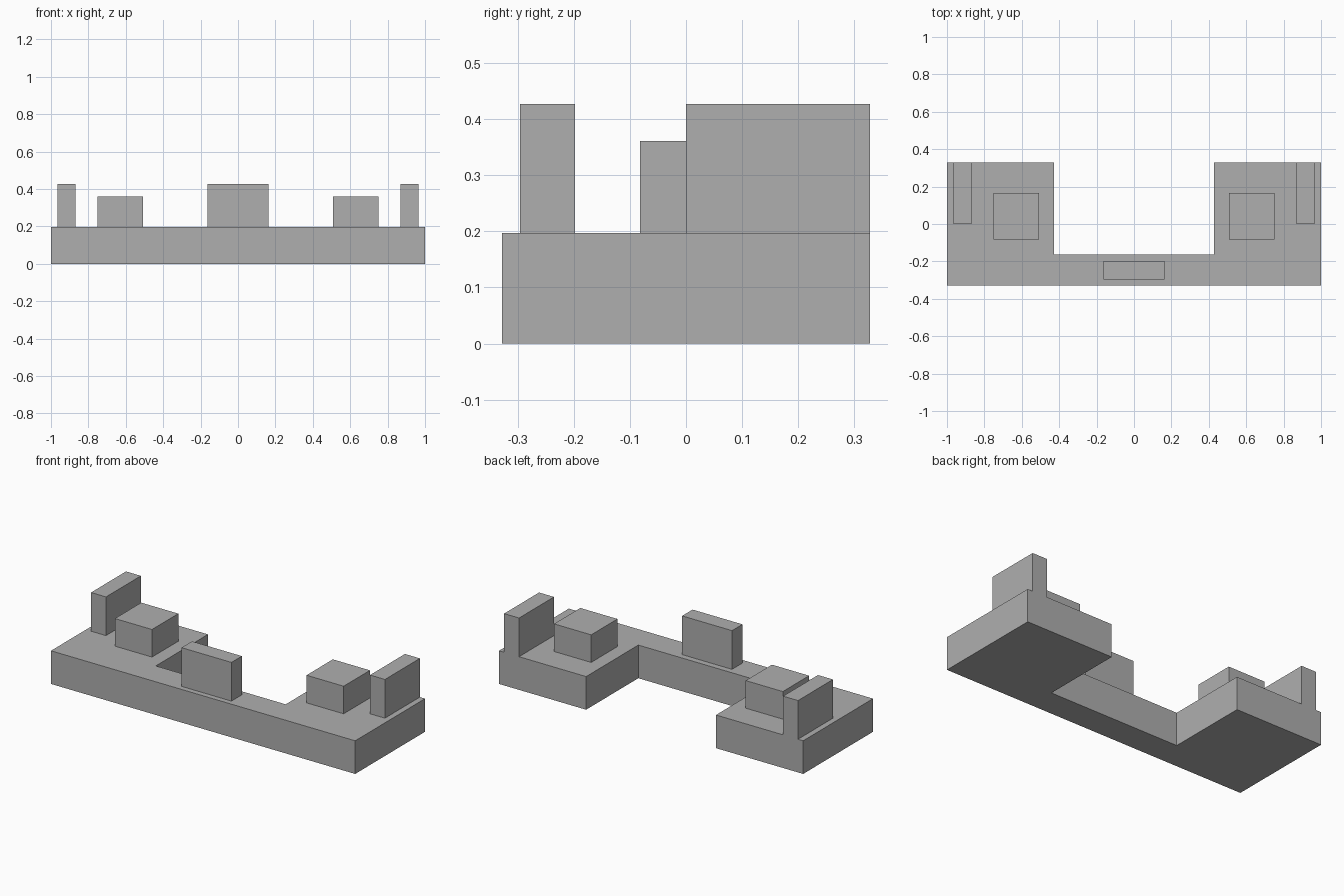
import bpy
import bmesh

cube = bpy.data.objects.get("Cube")
if cube:
    bpy.data.objects.remove(cube, do_unlink=True)

grey = bpy.data.materials.new("plain_grey")
grey.use_nodes = True
colour = (0.43, 0.43, 0.43, 1)
grey.diffuse_color = colour
grey.node_tree.nodes["Principled BSDF"].inputs["Base Color"].default_value = colour


def prism(name, outline, bottom, top):
    """Extrude a flat outline upwards into a closed solid."""
    bm = bmesh.new()
    face = bm.faces.new([bm.verts.new((x, y, bottom)) for x, y in outline])
    grown = bmesh.ops.extrude_face_region(bm, geom=[face], use_keep_orig=True)
    raised = [g for g in grown["geom"] if isinstance(g, bmesh.types.BMVert)]
    bmesh.ops.translate(bm, verts=raised, vec=(0, 0, top - bottom))
    bmesh.ops.recalc_face_normals(bm, faces=bm.faces)
    mesh = bpy.data.meshes.new(name)
    bm.to_mesh(mesh)
    bm.free()
    mesh.materials.append(grey)
    obj = bpy.data.objects.new(name, mesh)
    bpy.context.collection.objects.link(obj)
    return obj


def box(name, x0, x1, y0, y1, bottom, top):
    return prism(name, [(x0, y0), (x1, y0), (x1, y1), (x0, y1)], bottom, top)


DECK = 0.197
WALL_TOP = 0.427
BLOCK_TOP = 0.361
DEPTH = 0.328

# U-shaped base with the notch open to the back
half = [(1, -DEPTH), (1, DEPTH), (0.427, DEPTH), (0.427, -0.162)]
prism("base", half + [(-x, y) for x, y in reversed(half)], 0, DECK)

# Low wall in the middle of the front strip
box("front_wall", -0.164, 0.164, -0.296, -0.198, DECK, WALL_TOP)

# Mirrored blocks and outer walls on the two wings
for side, s in (("left", 1), ("right", -1)):
    for part, inner, outer, y0, y1, top in (
        ("block", 0.508, 0.752, -0.082, 0.165, BLOCK_TOP),
        ("side_wall", 0.868, 0.966, 0, DEPTH, WALL_TOP),
    ):
        x0, x1 = sorted((s * inner, s * outer))
        box(f"{side}_{part}", x0, x1, y0, y1, DECK, top)
